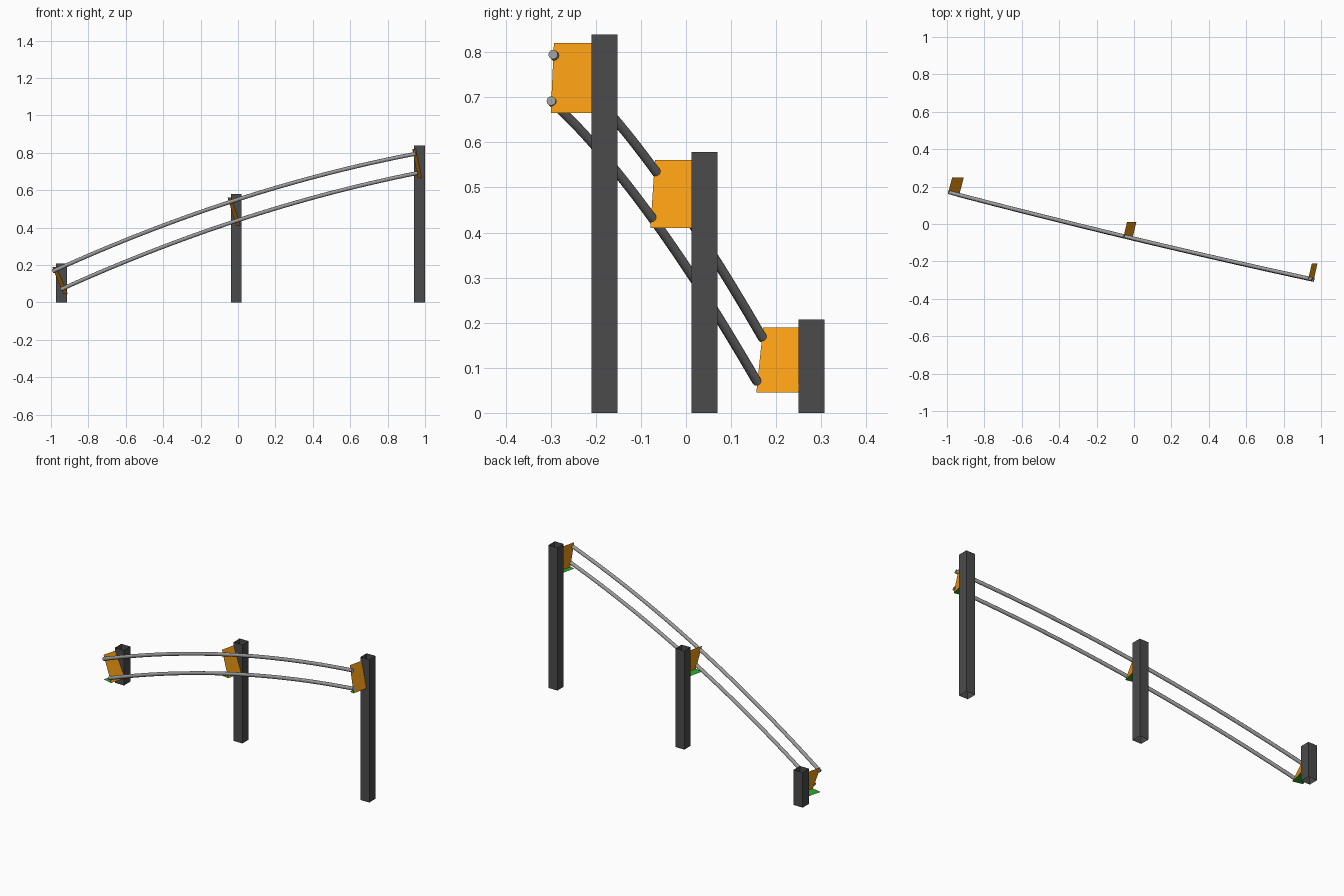
import bpy

if "Cube" in bpy.data.objects:
    bpy.data.objects.remove(bpy.data.objects["Cube"])


def material(name, rgb):
    m = bpy.data.materials.new(name)
    m.diffuse_color = (*rgb, 1)
    m.use_nodes = True
    m.node_tree.nodes["Principled BSDF"].inputs["Base Color"].default_value = m.diffuse_color
    return m


DARK = material("dark_grey", (0.07, 0.07, 0.07))
STEEL = material("steel_grey", (0.33, 0.33, 0.33))
ORANGE = material("orange", (0.90, 0.33, 0.006))
BLUE = material("blue", (0.02, 0.14, 0.62))
GREEN = material("green", (0.03, 0.40, 0.03))


def add_mesh(name, verts, faces, mat):
    me = bpy.data.meshes.new(name)
    me.from_pydata(verts, [], faces)
    me.materials.append(mat)
    ob = bpy.data.objects.new(name, me)
    bpy.context.collection.objects.link(ob)
    return ob


def post(name, x, y, h, s=0.058):
    # square tube, open at the top and bottom
    ring = [(x, y), (x + s, y), (x + s, y + s), (x, y + s)]
    verts = [(a, b, z) for z in (0, h) for a, b in ring]
    faces = [(i, (i + 1) % 4, (i + 1) % 4 + 4, i + 4) for i in range(4)]
    add_mesh(name, verts, faces, DARK)


def bracket(name, top_back, top_front, low_back, low_front, z0, z1):
    # leaning plate that carries the rails
    tb, tf = (*top_back, z1), (*top_front, z1)
    lb, lf = (*low_back, z0), (*low_front, z0)
    add_mesh(name + "_plate", [tb, tf, lf, lb], [(0, 1, 2, 3)], ORANGE)
    # triangular gusset against the post
    cb, cf = (*top_back, z0), (*top_front, z0)
    add_mesh(name + "_gusset", [tb, cb, lb], [(0, 1, 2)], BLUE)
    # level base plate
    add_mesh(name + "_base", [cb, lb, lf, cf], [(0, 3, 2, 1)], GREEN)


def rail(name, a, b, c, n=32, r=0.0105):
    # gently curved tube through three points
    def at(x):
        wa = (x - b[0]) * (x - c[0]) / ((a[0] - b[0]) * (a[0] - c[0]))
        wb = (x - a[0]) * (x - c[0]) / ((b[0] - a[0]) * (b[0] - c[0]))
        return [wa * p + wb * q + (1 - wa - wb) * s for p, q, s in zip(a, b, c)]

    cu = bpy.data.curves.new(name, "CURVE")
    cu.dimensions = "3D"
    cu.bevel_depth = r
    cu.bevel_resolution = 4
    cu.use_fill_caps = True
    sp = cu.splines.new("POLY")
    sp.points.add(n)
    for i, p in enumerate(sp.points):
        p.co = (*at(a[0] + (c[0] - a[0]) * i / n), 1)
    cu.materials.append(STEEL)
    ob = bpy.data.objects.new(name, cu)
    bpy.context.collection.objects.link(ob)


# Posts
post("low_post", -0.973, 0.249, 0.207)
post("middle_post", -0.038, 0.012, 0.579)
post("high_post", 0.942, -0.210, 0.839)

# Brackets
bracket("low_bracket", (-0.972, 0.249), (-0.993, 0.171),
        (-0.910, 0.249), (-0.934, 0.156), 0.045, 0.189)
bracket("middle_bracket", (-0.037, 0.012), (-0.056, -0.069),
        (0.013, 0.012), (-0.009, -0.079), 0.410, 0.561)
bracket("high_bracket", (0.951, -0.210), (0.932, -0.293),
        (0.981, -0.210), (0.961, -0.300), 0.665, 0.820)

# Handrails
rail("upper_rail", (-0.990, 0.170, 0.166), (-0.042, -0.068, 0.537), (0.952, -0.295, 0.795))
rail("lower_rail", (-0.945, 0.157, 0.070), (-0.012, -0.077, 0.435), (0.962, -0.299, 0.692))
